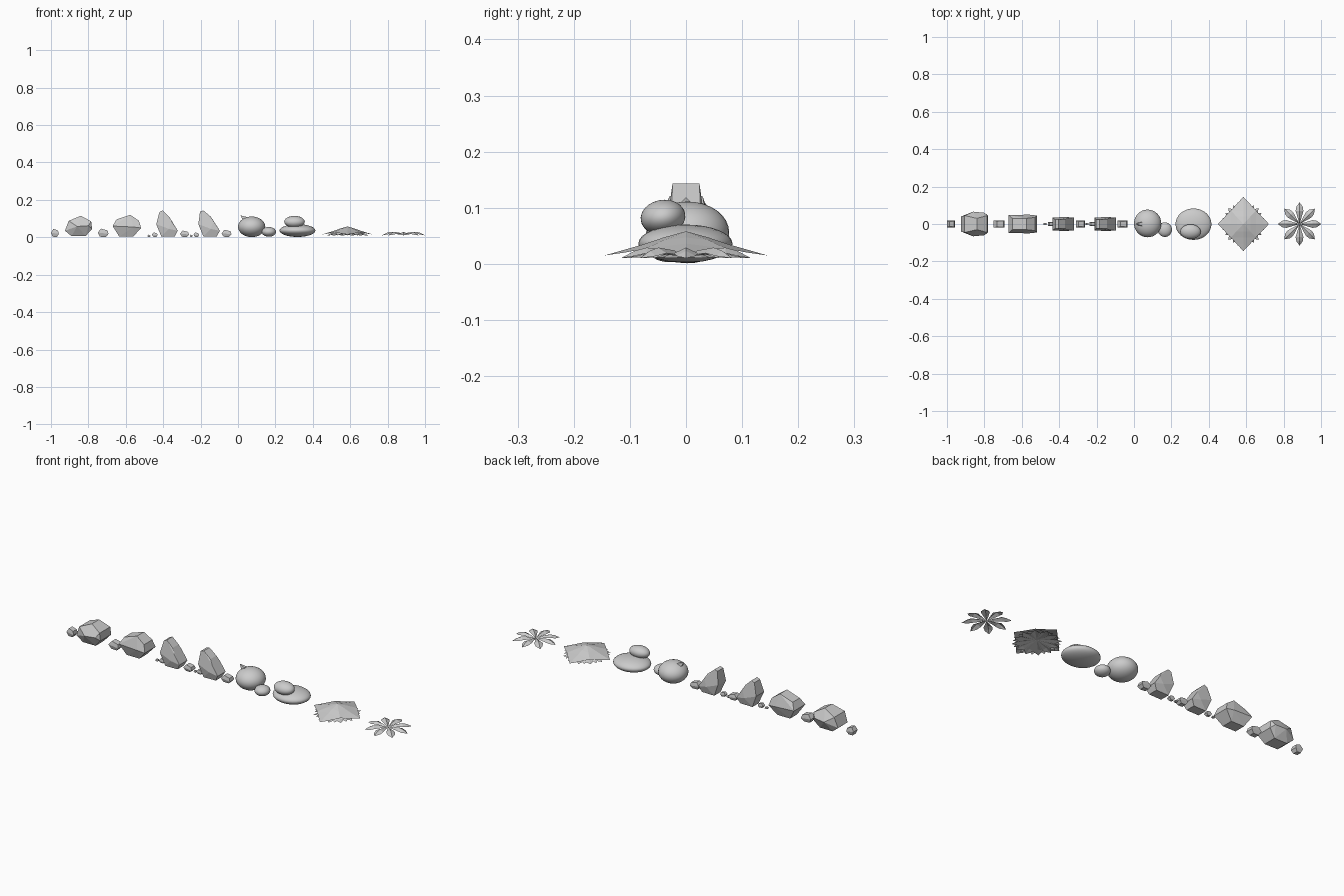
import bpy, bmesh
from math import pi, sin, cos

if "Cube" in bpy.data.objects:
    bpy.data.objects.remove(bpy.data.objects["Cube"])


def finish(name, bm, smooth=False):
    me = bpy.data.meshes.new(name)
    bm.to_mesh(me)
    bm.free()
    ob = bpy.data.objects.new(name, me)
    bpy.context.collection.objects.link(ob)
    for p in me.polygons:
        p.use_smooth = smooth
    return ob


def rock(name, pts):
    """Faceted stone: hull of (x, z, half depth) points mirrored over y."""
    bm = bmesh.new()
    for x, z, d in pts:
        bm.verts.new((x, -d, z))
        bm.verts.new((x, d, z))
    bmesh.ops.convex_hull(bm, input=bm.verts)
    bmesh.ops.dissolve_limit(bm, angle_limit=0.05, verts=bm.verts, edges=bm.edges)
    bmesh.ops.recalc_face_normals(bm, faces=bm.faces)
    return finish(name, bm)


def boulder(name, c, r, tilt=0):
    """Smooth rounded stone."""
    bpy.ops.mesh.primitive_uv_sphere_add(segments=32, ring_count=16, location=c,
                                         rotation=(tilt, 0, 0))
    ob = bpy.context.object
    ob.name = name
    ob.scale = r
    bpy.ops.object.shade_smooth()
    return ob


def rosette(name, c, n, rows, rot=0.0, sx=1.0):
    """n folded leaves; rows are (radius, half width, ridge z, edge z)."""
    bm = bmesh.new()
    for i in range(n):
        a = rot + 2 * pi * i / n

        def vert(r, w, z):
            return bm.verts.new((c[0] + sx * (r * cos(a) - w * sin(a)),
                                 c[1] + r * sin(a) + w * cos(a), z))
        grid = []
        for r, w, zr, ze in rows:
            mid = vert(r, 0, zr)
            grid.append((vert(r, -w, ze), mid, vert(r, w, ze)) if w else (mid,) * 3)
        for p, q in zip(grid, grid[1:]):
            for k in (0, 1):
                f = []
                for v in (p[k], q[k], q[k + 1], p[k + 1]):
                    if v not in f:
                        f.append(v)
                bm.faces.new(f)
    bmesh.ops.remove_doubles(bm, verts=bm.verts, dist=0.0005)
    return finish(name, bm)


# Large faceted rocks
rock("wide_rock_left", [
    (-.925, .035, .04), (-.905, .088, .045), (-.84, .115, .03), (-.785, .085, .045),
    (-.78, .045, .045), (-.86, .058, .066), (-.80, .062, .06),
    (-.89, .006, .035), (-.815, .006, .035)])
rock("wide_rock_right", [
    (-.67, .06, .048), (-.65, .095, .03), (-.575, .12, .03), (-.53, .088, .035),
    (-.518, .05, .045), (-.56, .004, .03), (-.635, .004, .03), (-.56, .055, .05)])
for name, dx, tops in (
        ("tall_rock_left", -.44, [(.02, .135, .024), (.037, .143, .024), (.072, .11, .025)]),
        ("tall_rock_right", -.215, [(.012, .138, .024), (.03, .143, .024), (.07, .11, .025)])):
    rock(name, [(dx + x, z, d) for x, z, d in tops + [
        (.003, .07, .034), (.085, .085, .032), (.118, .035, .034),
        (.102, .005, .026), (.03, .004, .026), (.07, .045, .038)]])

# Small stones between the rocks: left x, right x, height, half depth
for i, (x0, x1, h, d) in enumerate((
        (-1.0, -.958, .045, .018), (-.75, -.692, .046, .02), (-.485, -.468, .014, .006),
        (-.46, -.43, .026, .01), (-.31, -.262, .036, .018), (-.258, -.243, .014, .006),
        (-.238, -.208, .026, .01), (-.088, -.035, .04, .018))):
    w = x1 - x0
    rock("small_stone_%d" % i, [
        (x0, h * .55, d), (x0 + w * .3, h, d * .75), (x1 - w * .1, h * .8, d * .85),
        (x1, h * .4, d), (x1 - w * .25, .002, d * .7), (x0 + w * .2, .003, d * .7)])

# Smooth boulders and pebbles
boulder("round_boulder", (.073, .003, .056), (.073, .074, .055))
boulder("side_pebble", (.165, -.03, .029), (.038, .039, .026))
boulder("flat_boulder", (.318, -.001, .036), (.096, .084, .034))
boulder("top_pebble", (.302, -.041, .083), (.055, .04, .031), .15)
rock("boulder_chip", [(.012, .118, .001), (.03, .085, .012), (.045, .109, .01), (.05, .09, .012)])

# Layered leafy mat
mat = (.585, 0)
rosette("mat_top_leaves", mat, 4, [
    (0, 0, .058, .058), (.04, .04, .047, .042), (.072, .072, .036, .027),
    (.11, .035, .025, .02), (.145, 0, .015, .015)], 0, .94)
for i, (rot, r, z) in enumerate(((0, .115, .034), (pi / 12, .12, .024))):
    rosette("mat_lower_leaves_%d" % i, mat, 12, [
        (0, 0, z, z), (.08, .026, z - .006, z - .012), (r, 0, .01, .01)], rot, .96)

# Eight-petal flower
rosette("flower_petals", (.885, 0), 8, [
    (0, 0, .012, .012), (.03, .009, .024, .016), (.07, .021, .029, .019),
    (.092, .017, .023, .014), (.116, 0, .01, .01)])
